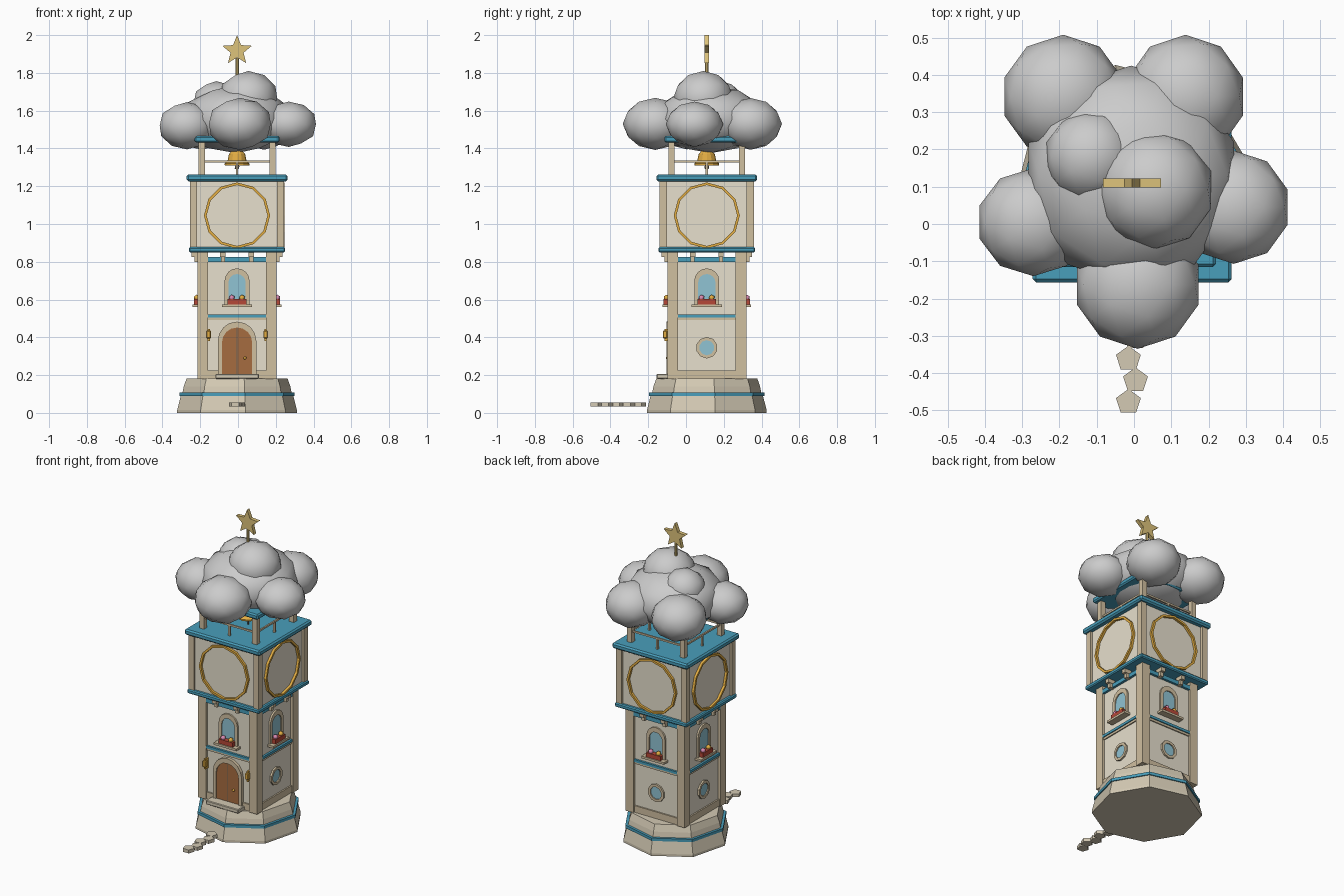
import bpy, bmesh, math
from mathutils import Matrix, Vector

if "Cube" in bpy.data.objects:
    bpy.data.objects.remove(bpy.data.objects["Cube"])

CX, CY = -0.005, 0.11
AXIS = Matrix.Translation((CX, CY, 0))
SIDES = [AXIS @ Matrix.Rotation(math.radians(90 * k), 4, 'Z') for k in range(4)]

def mat(name, hexa):
    m = bpy.data.materials.new(name)
    m.diffuse_color = [(int(hexa[i:i + 2], 16) / 255) ** 2.2 for i in (0, 2, 4)] + [1]
    m.use_nodes = True
    m.node_tree.nodes["Principled BSDF"].inputs["Base Color"].default_value = m.diffuse_color
    return m

CREAM, TAN, TEAL = mat("cream", "E6DFCC"), mat("tan", "CFBE9F"), mat("teal", "4A9DBA")
GOLD, BROWN, GLASS = mat("gold", "E2AC45"), mat("brown", "A56C42"), mat("glass", "8FC2D2")
RED, PINK, STONE = mat("red", "B5493A"), mat("pink", "D98AB0"), mat("stone", "D2C8B2")
STAR, DARK = mat("pale_gold", "DDC27A"), mat("dark", "6B6258")

def finish(name, bm, m, frame=AXIS, smooth=False):
    bmesh.ops.recalc_face_normals(bm, faces=bm.faces)
    for f in bm.faces:
        f.smooth = smooth
    me = bpy.data.meshes.new(name)
    bm.to_mesh(me)
    bm.free()
    o = bpy.data.objects.new(name, me)
    o.matrix_world = frame
    bpy.context.collection.objects.link(o)
    if m:
        me.materials.append(m)
    return o

def box(name, lo, hi, m, frame=AXIS, bevel=0):
    bm = bmesh.new()
    size = Vector(hi) - Vector(lo)
    mid = (Vector(hi) + Vector(lo)) / 2
    bmesh.ops.create_cube(bm, size=1, matrix=Matrix.Translation(mid) @ Matrix.Diagonal((*size, 1)))
    if bevel:
        bmesh.ops.bevel(bm, geom=bm.edges[:], offset=bevel, segments=1, affect='EDGES')
    return finish(name, bm, m, frame)

def slab(name, half, z0, z1, m, bevel=0):
    return box(name, (-half, -half, z0), (half, half, z1), m, bevel=bevel)

def lathe(name, profile, n, m, frame=AXIS, turn=0, smooth=False):
    bm = bmesh.new()
    rings = [[bm.verts.new((r * math.cos(turn + math.tau * i / n), r * math.sin(turn + math.tau * i / n), z))
              for i in range(n)] for r, z in profile]
    for a, b in zip(rings, rings[1:]):
        for i in range(n):
            bm.faces.new((a[i], a[(i + 1) % n], b[(i + 1) % n], b[i]))
    bm.faces.new(rings[0])
    bm.faces.new(rings[-1])
    return finish(name, bm, m, frame, smooth)

def prism(name, pts, y0, y1, m, frame=AXIS, hole=None):
    """Outline in x,z pushed through y, optionally with a matching hole outline."""
    bm = bmesh.new()
    loop = lambda p, y: [bm.verts.new((x, y, z)) for x, z in p]
    a, b = loop(pts, y0), loop(pts, y1)
    loops = [a, b]
    if hole:
        loops = [a, b, loop(hole, y1), loop(hole, y0), a]
    else:
        bm.faces.new(a)
        bm.faces.new(b)
    for p, q in zip(loops, loops[1:]):
        for i in range(len(p)):
            j = (i + 1) % len(p)
            bm.faces.new((p[i], p[j], q[j], q[i]))
    return finish(name, bm, m, frame)

def ball(name, c, r, m=None, frame=AXIS, sub=2):
    bm = bmesh.new()
    r = r if isinstance(r, tuple) else (r, r, r)
    bmesh.ops.create_icosphere(bm, subdivisions=sub, radius=1,
                               matrix=Matrix.Translation(c) @ Matrix.Diagonal((*r, 1)))
    return finish(name, bm, m, frame, True)

def circle(r, z, n):
    return [(r * math.sin(math.tau * i / n), z + r * math.cos(math.tau * i / n)) for i in range(n)]

def arch(half, z0, top, n=8):
    return [(-half, z0)] + [(-half * math.cos(math.pi * i / n), top - half + half * math.sin(math.pi * i / n))
                            for i in range(n + 1)] + [(half, z0)]

# Octagonal stepped base
T = math.radians(8)
lathe("base_lower", [(.32, 0), (.32, .015), (.298, .1)], 8, STONE, turn=T)
lathe("base_band", [(.308, .09), (.308, .108)], 8, TEAL, turn=T)
lathe("base_upper", [(.292, .105), (.285, .14), (.27, .182)], 8, STONE, turn=T)

# Stepping stones
for i in range(5):
    lathe("stepping_stone", [(.035, .033), (.035, .055)], 5, STONE,
          Matrix.Translation((-.015 if i % 2 == 0 else .004, -.478 + .058 * i, 0)), math.pi / 2)

# Main solid masses
slab("tower_body", .193, .18, .82, CREAM)
slab("clock_room", .235, .87, 1.23, CREAM)
slab("lower_cornice", .255, .85, .877, TEAL, .006)
slab("upper_cornice", .267, 1.226, 1.262, TEAL, .009)
slab("belfry_roof", .225, 1.432, 1.466, TEAL, .008)

for k, S in enumerate(SIDES):
    # Corner posts of the three storeys
    for name, c, h, z0, z1 in (("tower_post", .181, .028, .18, .85),
                               ("clock_room_post", .23, .019, .872, 1.23),
                               ("belfry_post", .187, .016, 1.26, 1.435)):
        box(name, (c - h, -c - h, z0), (c + h, -c + h, z1), TAN, S)
    # Wall bands and baseboard
    box("baseboard", (-.16, -.202, .18), (.16, -.18, .225), TAN, S)
    box("middle_moulding", (-.16, -.2, .492), (.16, -.18, .508), TAN, S)
    box("middle_band", (-.16, -.206, .506), (.16, -.18, .522), TEAL, S)
    box("top_band", (-.165, -.208, .80), (.165, -.18, .825), TEAL, S)
    # Corbels under the clock room
    for x in (-.075, .075):
        box("corbel", (x - .014, -.24, .825), (x + .014, -.19, .852), TAN, S)
        box("corbel_foot", (x - .011, -.225, .798), (x + .011, -.19, .826), TAN, S)
    # Arched window with sill and flower box
    prism("window_frame", arch(.066, .57, .765), -.204, -.19, TAN, S, arch(.046, .575, .735))
    prism("window_glass", arch(.05, .572, .738), -.197, -.19, GLASS, S)
    box("window_sill", (-.08, -.235, .56), (.08, -.19, .574), TAN, S)
    box("flower_box", (-.05, -.228, .574), (.05, -.197, .602), RED, S)
    for x, m in ((-.028, PINK), (.026, GOLD)):
        ball("flower", (x, -.213, .609), .017, m, S, 1)
    # Clock ring
    prism("clock_ring", circle(.175, 1.045, 12), -.25, -.233, GOLD, S, circle(.161, 1.045, 12))
    # Belfry rail
    box("belfry_rail", (-.18, -.192, 1.325), (.18, -.182, 1.336), TAN, S)
    box("belfry_baluster", (-.006, -.193, 1.26), (.006, -.181, 1.33), TAN, S)
    # Round windows on the sides and back
    if k:
        prism("round_window_frame", circle(.057, .345, 10), -.204, -.19, TAN, S, circle(.04, .345, 10))
        prism("round_window_glass", circle(.043, .345, 10), -.197, -.19, GLASS, S)

# Front door, step and lanterns
prism("door_frame", arch(.102, .18, .483), -.212, -.19, TAN, AXIS, arch(.08, .185, .452))
prism("door", arch(.083, .183, .455), -.205, -.19, BROWN)
box("door_seam", (-.002, -.207, .2), (.002, -.2, .45), DARK)
ball("door_knob", (.042, -.209, .29), .009, GOLD, sub=1)
box("door_step", (-.115, -.265, .18), (.115, -.19, .206), STONE, bevel=.004)
for s in (-1, 1):
    x = s * .15
    box("lantern", (x - .011, -.233, .395), (x + .011, -.21, .435), GOLD, bevel=.003)
    box("lantern_bracket", (x - .006, -.225, .38), (x + .006, -.195, .445), GOLD)

# Bell
lathe("bell", [(.065, 1.31), (.066, 1.32), (.05, 1.335), (.043, 1.37), (.025, 1.39)], 12, GOLD, smooth=False)
lathe("bell_hanger", [(.008, 1.385), (.008, 1.44)], 6, DARK)
ball("bell_clapper", (0, 0, 1.3), .014, DARK, sub=1)
lathe("bell_rope", [(.004, 1.26), (.004, 1.3)], 6, DARK)

# Cloud
I4 = Matrix.Identity(4)
for c, r in (((-.008, .13, 1.555), (.29, .295, .18)),
             ((.01, -.163, 1.53), (.172, .172, .138)),
             ((-.27, .005, 1.52), (.152, .145, .125)),
             ((.268, .045, 1.528), (.152, .152, .12)),
             ((-.19, .342, 1.53), (.166, .166, .137)),
             ((.138, .342, 1.53), (.162, .166, .137)),
             ((.055, .092, 1.665), (.16, .16, .145)),
             ((-.115, .18, 1.64), (.126, .126, .116))):
    ball("cloud_puff", c, r, None, I4)

# Star on its pole
lathe("star_pole", [(.009, 1.7), (.009, 1.88)], 8, STAR)
star = [((.082, .036)[i % 2] * math.sin(math.pi * i / 5), 1.918 + (.082, .036)[i % 2] * math.cos(math.pi * i / 5))
        for i in range(10)]
prism("star", star, -.012, .012, STAR)
